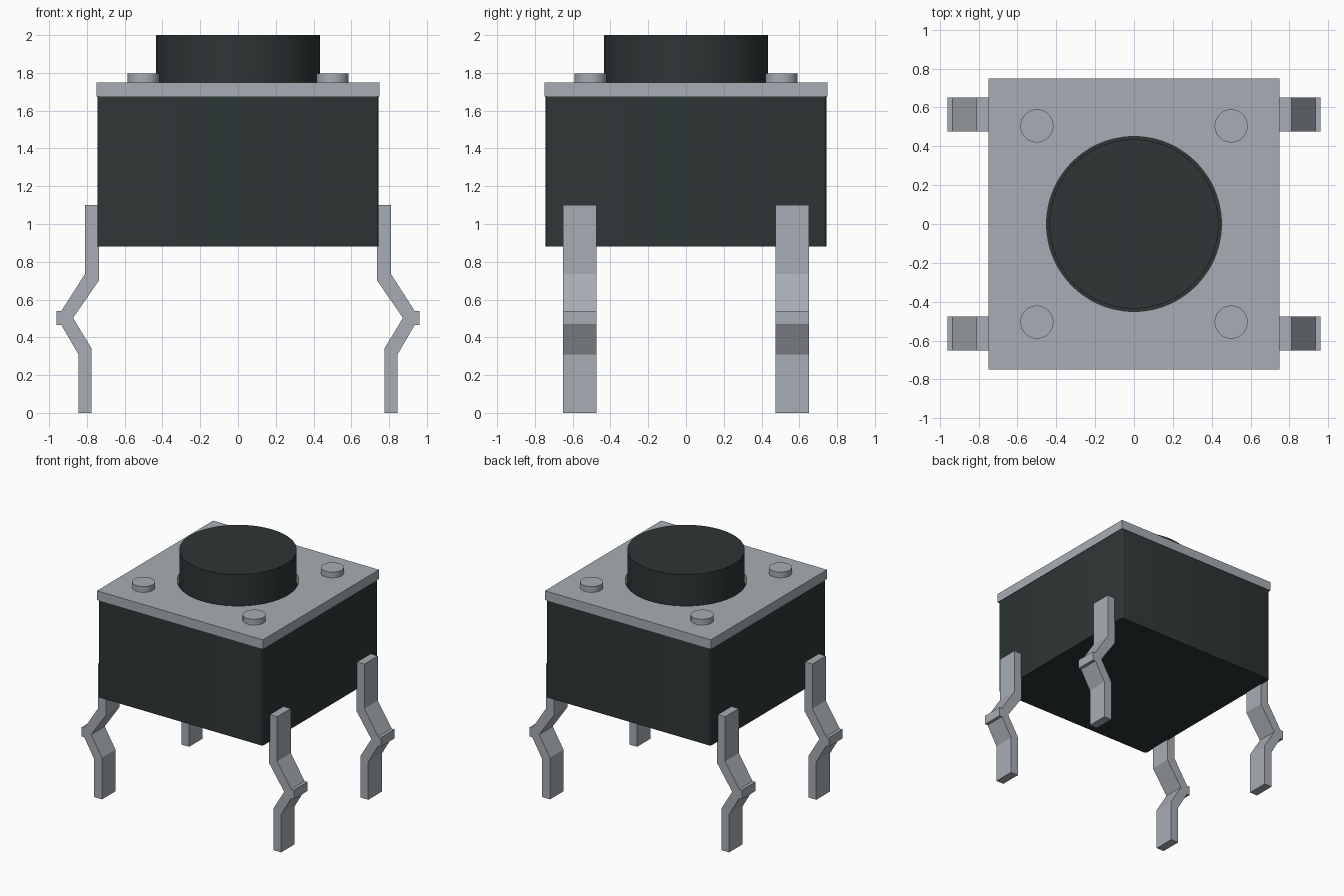
import bpy, bmesh, math

if "Cube" in bpy.data.objects:
    bpy.data.objects.remove(bpy.data.objects["Cube"])


def material(name, rgb):
    m = bpy.data.materials.new(name)
    m.diffuse_color = (*rgb, 1)
    m.use_nodes = True
    m.node_tree.nodes["Principled BSDF"].inputs["Base Color"].default_value = m.diffuse_color
    return m


DARK = material("dark plastic", (0.027, 0.037, 0.036))
METAL = material("grey metal", (0.39, 0.42, 0.46))


def finish(bm, name, mat):
    bmesh.ops.recalc_face_normals(bm, faces=bm.faces)
    me = bpy.data.meshes.new(name)
    bm.to_mesh(me)
    bm.free()
    me.materials.append(mat)
    ob = bpy.data.objects.new(name, me)
    bpy.context.collection.objects.link(ob)
    return ob


def box(name, half, z0, z1, mat, round_edges=0):
    bm = bmesh.new()
    bmesh.ops.create_cube(bm, size=1)
    for v in bm.verts:
        v.co = (v.co.x * 2 * half, v.co.y * 2 * half, z1 if v.co.z > 0 else z0)
    if round_edges:
        upright = [e for e in bm.edges if abs(e.verts[0].co.z - e.verts[1].co.z) > 0.1]
        bmesh.ops.bevel(bm, geom=upright, offset=round_edges, segments=3,
                        profile=0.5, affect='EDGES')
    return finish(bm, name, mat)


def cylinder(name, x, y, r, z0, z1, mat, sides):
    bm = bmesh.new()
    bmesh.ops.create_cone(bm, cap_ends=True, segments=sides, radius1=r, radius2=r, depth=z1 - z0)
    bmesh.ops.translate(bm, verts=bm.verts, vec=(x, y, (z0 + z1) / 2))
    ob = finish(bm, name, mat)
    smooth(ob)
    return ob


def smooth(ob):
    bpy.ops.object.select_all(action='DESELECT')
    ob.select_set(True)
    bpy.context.view_layer.objects.active = ob
    bpy.ops.object.shade_smooth_by_angle(angle=math.radians(30))


# Housing and round button
smooth(box("housing", 0.745, 0.88, 1.676, DARK, 0.02))
cylinder("button", 0, 0, 0.435, 1.66, 2.0, DARK, 96)

# Metal cover with a round hole around the button
cover = box("cover_plate", 0.75, 1.675, 1.75, METAL)
cutter = cylinder("hole_cutter", 0, 0, 0.45, 1.6, 1.85, METAL, 96)
cutter.hide_render = True
mod = cover.modifiers.new("hole", 'BOOLEAN')
mod.operation = 'DIFFERENCE'
mod.object = cutter
mod.solver = 'EXACT'
bpy.context.view_layer.objects.active = cover
bpy.ops.object.modifier_apply(modifier="hole")
bpy.data.objects.remove(cutter)

# Side outline (x, z) of one kinked leg
LEG = [(0.81, 1.1), (0.81, 0.735), (0.935, 0.54), (0.96, 0.54), (0.96, 0.465),
       (0.935, 0.465), (0.845, 0.31), (0.845, 0), (0.775, 0), (0.775, 0.34),
       (0.873, 0.503), (0.737, 0.7), (0.737, 1.1)]

# Four legs and four rivets, one per corner
for sx, side in ((-1, "left"), (1, "right")):
    for sy, end in ((-1, "front"), (1, "back")):
        bm = bmesh.new()
        face = bm.faces.new([bm.verts.new((sx * x, sy * 0.475, z)) for x, z in LEG])
        ext = bmesh.ops.extrude_face_region(bm, geom=[face])
        moved = [g for g in ext["geom"] if isinstance(g, bmesh.types.BMVert)]
        bmesh.ops.translate(bm, verts=moved, vec=(0, sy * 0.175, 0))
        finish(bm, f"{end}_{side}_leg", METAL)
        cylinder(f"{end}_{side}_rivet", sx * 0.5, sy * 0.505, 0.085, 1.74, 1.797, METAL, 48)
